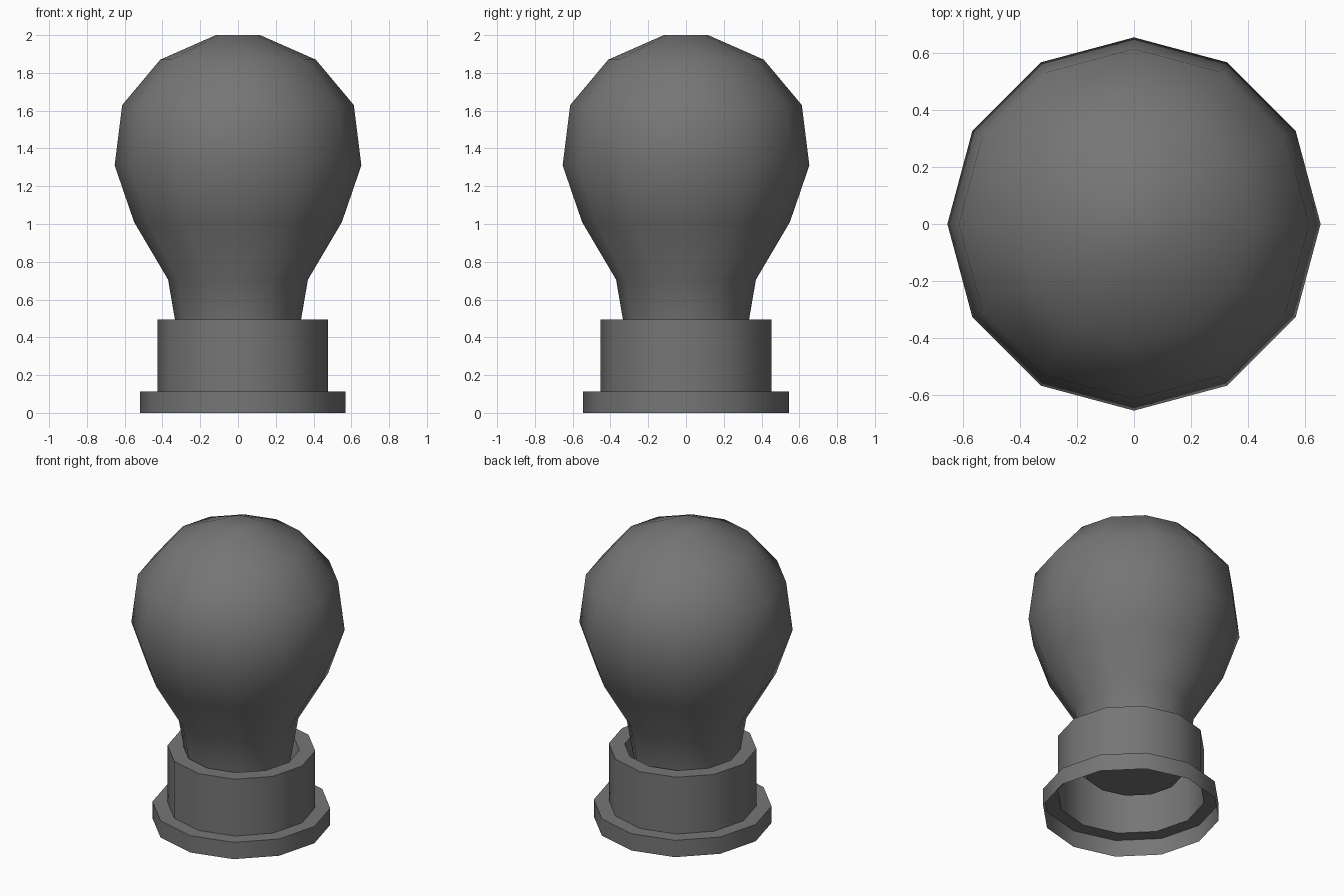
import bpy, bmesh, math

SIDES = 12

cube = bpy.data.objects.get("Cube")
if cube:
    bpy.data.objects.remove(cube, do_unlink=True)

# One grey for the whole model
grey = bpy.data.materials.new("dark_grey")
grey.use_nodes = True
colour = (0.18, 0.18, 0.18, 1)
grey.diffuse_color = colour
grey.node_tree.nodes["Principled BSDF"].inputs["Base Color"].default_value = colour


def lathe(name, profile, x=0.0, cap_start=False, cap_end=False):
    """Turn a (radius, height) profile, listed bottom to top, about the z axis."""
    bm = bmesh.new()
    rings = []
    for r, z in profile:
        angles = [2 * math.pi * i / SIDES for i in range(SIDES)]
        rings.append([bm.verts.new((r * math.cos(a), r * math.sin(a), z)) for a in angles])
    for low, high in zip(rings, rings[1:]):
        for i in range(SIDES):
            j = (i + 1) % SIDES
            bm.faces.new((low[i], low[j], high[j], high[i]))
    if cap_start:
        bm.faces.new(rings[0][::-1])
    if cap_end:
        bm.faces.new(rings[-1])
    mesh = bpy.data.meshes.new(name)
    bm.to_mesh(mesh)
    bm.free()
    mesh.materials.append(grey)
    obj = bpy.data.objects.new(name, mesh)
    obj.location.x = x
    bpy.context.collection.objects.link(obj)
    bpy.ops.object.select_all(action="DESELECT")
    obj.select_set(True)
    bpy.context.view_layer.objects.active = obj
    bpy.ops.object.shade_smooth_by_angle(angle=math.radians(40))
    return obj


# Pear-shaped bulb, its neck sunk into the socket
lathe("bulb", [(0.30, 0.30), (0.335, 0.50), (0.37, 0.705), (0.55, 1.01), (0.653, 1.31),
               (0.613, 1.63), (0.412, 1.87), (0.117, 2.0)],
      cap_start=True, cap_end=True)

# Hollow socket, open below: flange, wall, rim and inner funnel
lathe("socket", [(0.544, 0.0), (0.544, 0.113), (0.452, 0.113), (0.452, 0.495),
                 (0.355, 0.495), (0.305, 0.31)], x=0.025)
